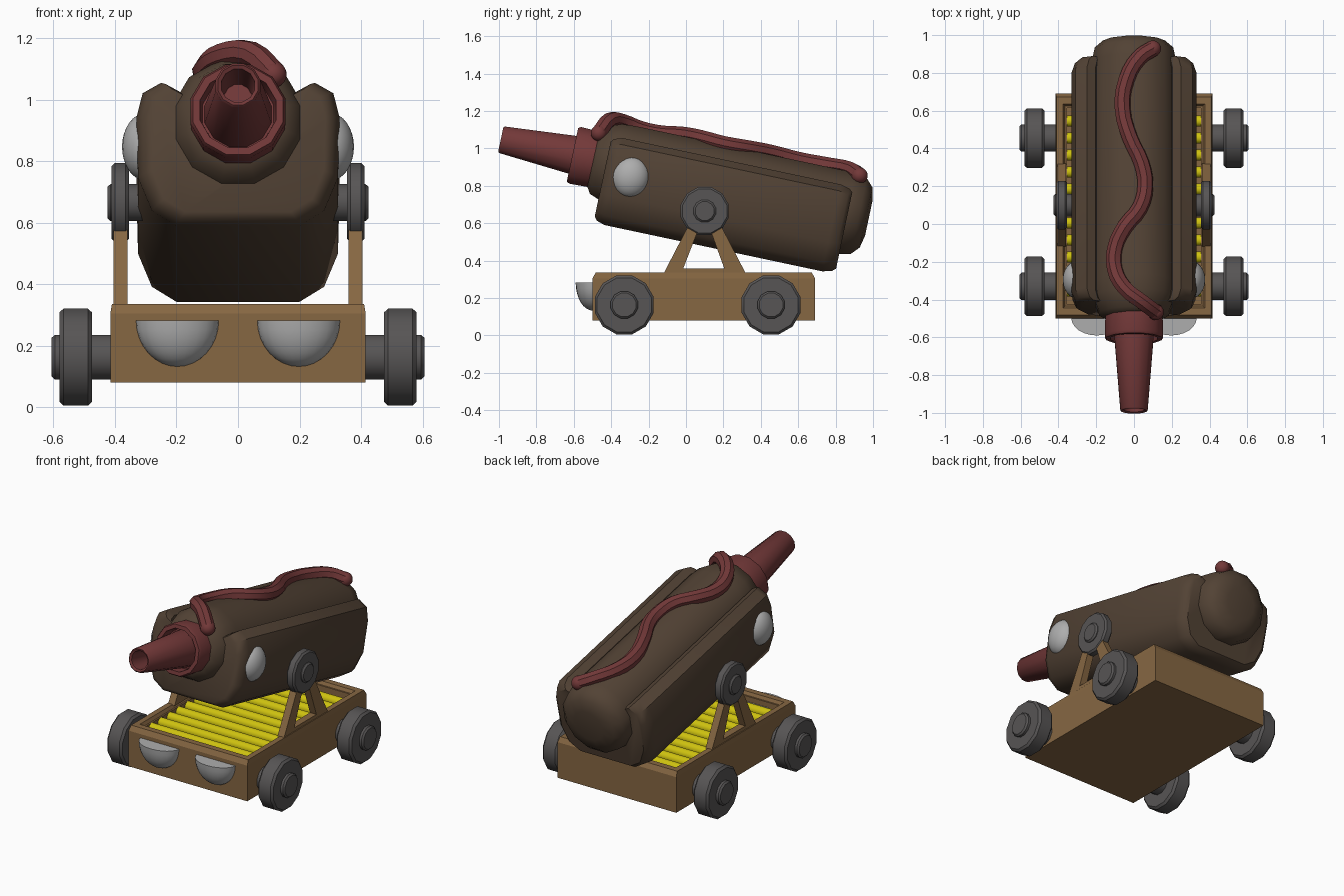
import bpy, bmesh, math
from mathutils import Matrix, Vector

if "Cube" in bpy.data.objects:
    bpy.data.objects.remove(bpy.data.objects["Cube"])


def material(name, r, g, b):
    m = bpy.data.materials.new(name)
    m.use_nodes = True
    m.diffuse_color = (r, g, b, 1)
    m.node_tree.nodes["Principled BSDF"].inputs["Base Color"].default_value = (r, g, b, 1)
    return m


BROWN = material("bun brown", .085, .055, .035)
RED = material("sauce red", .17, .04, .04)
WOOD = material("wood", .24, .135, .055)
DARK = material("dark grey", .095, .09, .09)
LIGHT = material("light grey", .42, .42, .42)
YELLOW = material("roller yellow", .62, .54, .005)

# Barrel frame: origin at the pivot, tipped so the nozzle points upward
BARREL = Matrix.Translation((0, .1, .66)) @ Matrix.Rotation(math.radians(-12), 4, 'X')
ALONG_X = Matrix.Rotation(math.radians(90), 4, 'Y')
ALONG_Y = Matrix.Rotation(math.radians(-90), 4, 'X')


def finish(name, bm, mat, matrix=Matrix(), smooth=40):
    bm.transform(matrix)
    bmesh.ops.recalc_face_normals(bm, faces=bm.faces)
    mesh = bpy.data.meshes.new(name)
    bm.to_mesh(mesh)
    bm.free()
    mesh.materials.append(mat)
    ob = bpy.data.objects.new(name, mesh)
    bpy.context.collection.objects.link(ob)
    if smooth:
        bpy.ops.object.select_all(action='DESELECT')
        ob.select_set(True)
        bpy.context.view_layer.objects.active = ob
        bpy.ops.object.shade_smooth_by_angle(angle=math.radians(smooth))
    return ob


def loft(bm, rings, cap=True):
    """Bridge equal loops of points, closing both ends."""
    loops = [[bm.verts.new(p) for p in ring] for ring in rings]
    n = len(loops[0])
    for a, b in zip(loops, loops[1:]):
        for i in range(n):
            j = (i + 1) % n
            bm.faces.new((a[i], a[j], b[j], b[i]))
    if cap:
        bm.faces.new(loops[0])
        bm.faces.new(loops[-1])


def lathe(name, profile, mat, matrix, sides=12):
    """Turn (radius, height) pairs round the z axis."""
    bm = bmesh.new()
    turns = [2 * math.pi * (i + .5) / sides for i in range(sides)]
    loft(bm, [[(r * math.cos(t), r * math.sin(t), h) for t in turns] for r, h in profile])
    return finish(name, bm, mat, matrix)


def sphere(name, mat, matrix, size, lower_half=False):
    bm = bmesh.new()
    bmesh.ops.create_uvsphere(bm, u_segments=24, v_segments=16, radius=1)
    if lower_half:
        geom = bm.verts[:] + bm.edges[:] + bm.faces[:]
        bmesh.ops.bisect_plane(bm, geom=geom, plane_co=(0, 0, 0), plane_no=(0, 0, 1), clear_outer=True)
        bmesh.ops.holes_fill(bm, edges=[e for e in bm.edges if e.is_boundary])
    return finish(name, bm, mat, matrix @ Matrix.Diagonal((*size, 1)))


def wheel(name, centre, side, radius, half_width, hub_radius, hub_in, hub_out):
    """Bevelled tyre with a hub that runs in to the body."""
    place = Matrix.Translation(centre) @ Matrix.Scale(side, 4, (1, 0, 0)) @ ALONG_X
    b = radius * .08
    w = half_width
    lathe(name, [(radius - b, -w), (radius, b - w), (radius, w - b), (radius - b, w)], DARK, place)
    lathe(name + "_hub", [(hub_radius, -hub_in), (hub_radius, hub_out - .01),
                          (hub_radius - .01, hub_out)], DARK, place)


# Sausage
lathe("sausage", [(.14, -.65), (.19, -.62), (.225, -.53), (.23, -.45), (.23, .74),
                  (.215, .81), (.17, .85), (.1, .865)], BROWN,
      BARREL @ Matrix.Translation((0, 0, .15)) @ ALONG_Y)

# Bun: a cradle section drawn as one half, mirrored, then lofted with rounded ends
half = [(.2, -.18), (.28, -.13), (.325, -.02), (.33, .18), (.31, .26), (.25, .295),
        (.205, .27), (.17, .15), (.07, .02)]
section = half + [(-x, z) for x, z in reversed(half)]
bm = bmesh.new()
loft(bm, [[(x * s, u, .06 + (z - .06) * s) for x, z in section]
          for u, s in ((-.57, .86), (-.555, .94), (-.51, 1), (.68, 1), (.73, .95), (.75, .88))])
finish("bun", bm, BROWN, BARREL)

# Nozzle: flanged ring, hollow cone
lathe("nozzle", [(.155, -.58), (.16, -.74), (.152, -.755), (.128, -.755), (.12, -.69),
                 (.112, -.69), (.075, -1.14), (.068, -1.147), (.056, -1.14), (.045, -.95)],
      RED, BARREL @ Matrix.Translation((0, 0, .152)) @ ALONG_Y)

# Sauce squiggle: a tube lying on the sausage
path = [(.1, .93), (.03, .88), (-.04, .76), (-.06, .61), (-.02, .45), (.04, .32), (.06, .2),
        (.03, .08), (-.05, -.02), (-.1, -.13), (-.1, -.24), (-.05, -.34), (.04, -.41), (.115, -.45)]
points = [Vector((x, (y - .177) / .978, .15 + math.sqrt(.235 ** 2 - x * x))) for x, y in path]
points[-1].z -= .06
points[-2].z -= .01
curve = bpy.data.curves.new("sauce_path", 'CURVE')
curve.dimensions = '3D'
curve.bevel_depth = .043
curve.bevel_resolution = 2
curve.resolution_u = 3
curve.use_fill_caps = True
spline = curve.splines.new('BEZIER')
spline.bezier_points.add(len(points) - 1)
for bp, p in zip(spline.bezier_points, points):
    bp.co = BARREL @ p
    bp.handle_left_type = bp.handle_right_type = 'AUTO'
helper = bpy.data.objects.new("sauce_path", curve)
bpy.context.collection.objects.link(helper)
bm = bmesh.new()
bm.from_mesh(helper.evaluated_get(bpy.context.evaluated_depsgraph_get()).to_mesh())
bpy.data.objects.remove(helper)
finish("sauce", bm, RED)
for end, p in (("rear", points[0]), ("front", points[-1])):
    sphere("sauce_tip_" + end, RED, BARREL @ Matrix.Translation(p), (.043,) * 3)

# Cart: box with chamfered top ends and a recessed tray
bm = bmesh.new()
MID = .095


def rect(x, y, z):
    return [(x, MID - y, z), (x, MID + y, z), (-x, MID + y, z), (-x, MID - y, z)]


loft(bm, [rect(.415, .595, .08), rect(.415, .595, .305), rect(.41, .578, .335),
          rect(.375, .54, .335), rect(.365, .53, .315), rect(.355, .52, .315), rect(.355, .52, .25)])
finish("cart", bm, WOOD, smooth=0)

# Rollers across the tray
for i in range(11):
    place = Matrix.Translation((0, -.355 + .09 * i, .285)) @ ALONG_X
    lathe("roller_%d" % (i + 1), [(.03, -.358), (.03, .358)], YELLOW, place)

for side, label in ((1, "left"), (-1, "right")):
    # Road wheels and pivot wheels
    for y, where in ((-.33, "front"), (.455, "rear")):
        wheel(where + "_wheel_" + label, (side * .5275, y, .163), side, .163, .053, .075, .125, .078)
    wheel("pivot_wheel_" + label, (side * .383, .1, .665), side, .133, .028, .062, .09, .042)

    # A-frame support: ring of outer and inner outlines, extruded sideways
    outer = [(-.12, .33), (.32, .33), (.17, .62), (.03, .62)]
    inner = [(-.015, .357), (.205, .357), (.135, .55), (.06, .55)]
    bm = bmesh.new()
    rings = [[(side * x, y, z) for y, z in outline]
             for x, outline in ((.36, inner), (.36, outer), (.405, outer), (.405, inner), (.36, inner))]
    loft(bm, rings, cap=False)
    bmesh.ops.remove_doubles(bm, verts=bm.verts, dist=.0001)
    finish("support_" + label, bm, WOOD, smooth=0)

    # Eyes on the bun and half-dome headlights on the cart
    sphere("eye_" + label, LIGHT, BARREL @ Matrix.Translation((side * .3, -.425, .1)), (.077, .1, .11))
    sphere("headlight_" + label, LIGHT, Matrix.Translation((side * .197, -.497, .282)),
           (.135, .093, .15), lower_half=True)
